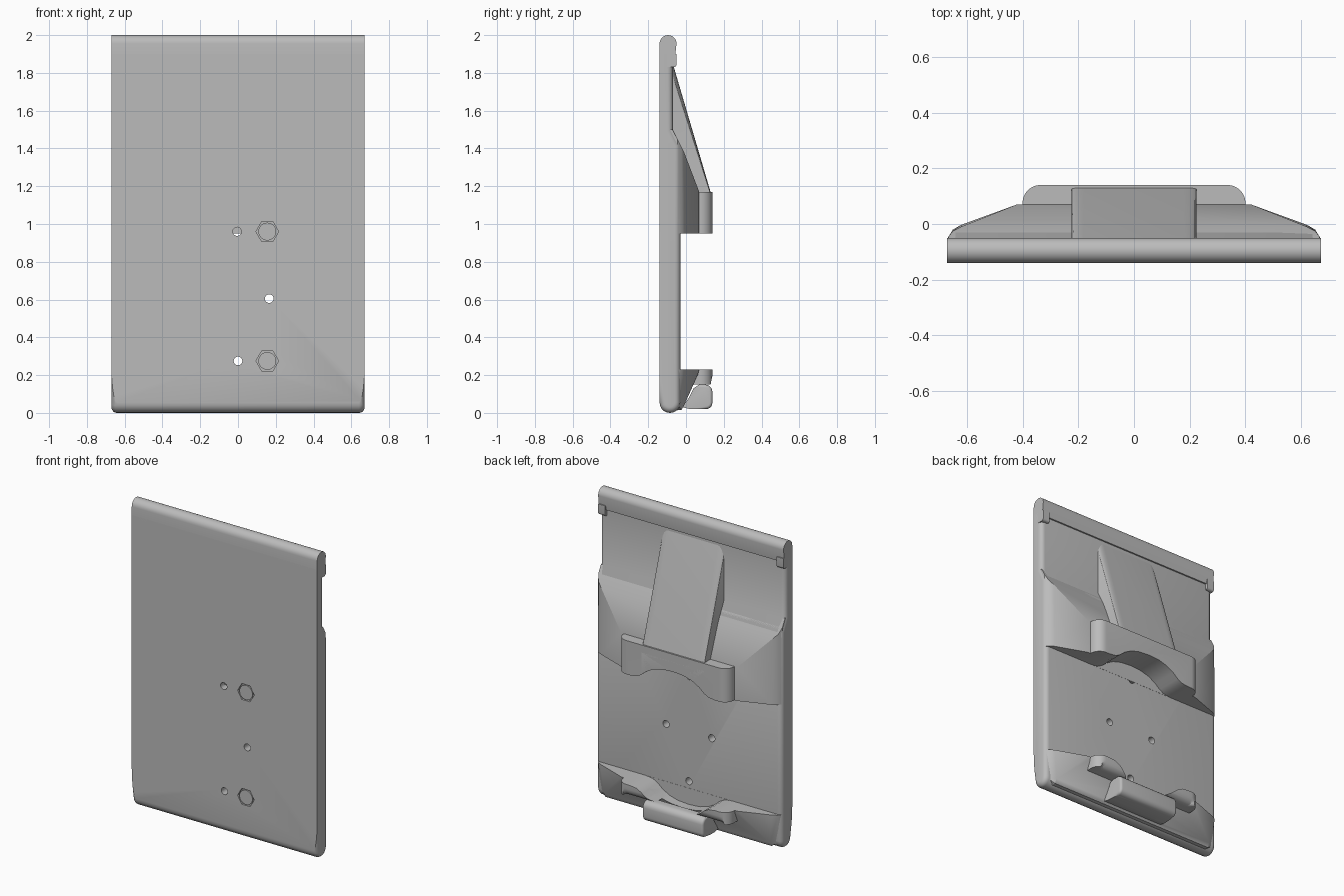
import bpy, bmesh, math
from mathutils import Vector, Matrix

old = bpy.data.objects.get("Cube")
if old:
    bpy.data.objects.remove(old, do_unlink=True)

grey = bpy.data.materials.new("plain grey")
grey.use_nodes = True
grey.diffuse_color = (0.5, 0.5, 0.5, 1)
grey.node_tree.nodes["Principled BSDF"].inputs["Base Color"].default_value = (0.5, 0.5, 0.5, 1)

HALF = 0.67


def finish(name, bm):
    bmesh.ops.recalc_face_normals(bm, faces=bm.faces[:])
    mesh = bpy.data.meshes.new(name)
    bm.to_mesh(mesh)
    bm.free()
    mesh.materials.append(grey)
    ob = bpy.data.objects.new(name, mesh)
    bpy.context.collection.objects.link(ob)
    return ob


def prism(name, profile, axis, lo, hi, bevel=0, pick=None):
    """Extrude a 2D profile along an axis, optionally rounding picked edges."""
    def place(p, t):
        return {"x": (t, p[0], p[1]), "y": (p[0], t, p[1]), "z": (p[0], p[1], t)}[axis]
    bm = bmesh.new()
    face = bm.faces.new([bm.verts.new(place(p, lo)) for p in profile])
    ext = bmesh.ops.extrude_face_region(bm, geom=[face])
    moved = [g for g in ext["geom"] if isinstance(g, bmesh.types.BMVert)]
    bmesh.ops.translate(bm, verts=moved, vec=Vector(place((0, 0), hi - lo)))
    bmesh.ops.recalc_face_normals(bm, faces=bm.faces[:])
    if bevel:
        edges = [e for e in bm.edges if pick(e.verts[0].co, e.verts[1].co)]
        bmesh.ops.bevel(bm, geom=edges, offset=bevel, segments=5, profile=0.5,
                        affect="EDGES", clamp_overlap=False)
    return finish(name, bm)


def hull(name, half_points):
    """Convex solid from points mirrored across x."""
    bm = bmesh.new()
    for x, y, z in half_points:
        for s in (-1, 1):
            bm.verts.new((s * x, y, z))
    bmesh.ops.convex_hull(bm, input=bm.verts[:])
    bmesh.ops.dissolve_limit(bm, angle_limit=0.01, verts=bm.verts[:], edges=bm.edges[:])
    return finish(name, bm)


def rod(name, x, z, r, y0, y1, sides):
    """Cylinder along y; six sides gives a hexagon with points left and right."""
    pts = [(x + r * math.cos(math.tau * i / sides), z + r * math.sin(math.tau * i / sides))
           for i in range(sides)]
    return prism(name, pts, "y", y0, y1)


def arc(cy, cz, r, start, end, n=8):
    return [(cy + r * math.cos(math.radians(start + (end - start) * i / n)),
             cz + r * math.sin(math.radians(start + (end - start) * i / n))) for i in range(n + 1)]


def cut(ob, cutter):
    cutter.hide_render = True
    mod = ob.modifiers.new("cut", "BOOLEAN")
    mod.operation, mod.solver, mod.object = "DIFFERENCE", "EXACT", cutter
    bpy.context.view_layer.objects.active = ob
    bpy.ops.object.modifier_apply(modifier=mod.name)
    bpy.data.objects.remove(cutter, do_unlink=True)


# Flat plate with a rolled bottom and rounded rear side edges
def rim(a, b):
    same_end = abs(a.x - b.x) < 1e-4
    rear = min(a.y, b.y) > -0.08 and max(a.z, b.z) < 1.95 and abs(a.z - b.z) > 1e-4
    low = max(a.z, b.z) < 0.06
    return same_end and (rear or low)


plate_profile = arc(-0.085, 0.055, 0.055, 180, 360, 10) + [
    (-0.03, 1.42), (-0.07, 1.5), (-0.07, 1.9), (-0.14, 1.9)]
plate = prism("plate", plate_profile, "x", -HALF, HALF, 0.03, rim)

# Rounded bar along the top, with a small drop at each end
bar_profile = ([(-0.14, 1.87), (-0.06, 1.87)] + arc(-0.095, 1.955, 0.045, 0, 180, 12))
bar = prism("top_bar", bar_profile, "x", -HALF, HALF)
parts = [plate, bar]
for side, s in (("left", 1), ("right", -1)):
    lo, hi = sorted((s * 0.62, s * HALF))
    tab_profile = [(-0.14, 1.9), (-0.14, 1.83)] + arc(-0.065, 1.845, 0.015, -90, 0, 4) + [(-0.05, 1.9)]
    parts.append(prism("bar_end_" + side, tab_profile, "x", lo, hi))

# Hipped upper shoulder and its lower counterpart
shoulder = hull("upper_shoulder", [
    (0.665, -0.1, 0.95), (0.665, -0.045, 0.95), (0.65, -0.02, 0.95), (0.62, -0.003, 0.95),
    (0.42, 0.07, 0.95), (0.42, 0.07, 1.17), (0.62, -0.01, 1.38), (0.65, -0.025, 1.41),
    (0.665, -0.045, 1.45), (0.665, -0.072, 1.5), (0.665, -0.1, 1.5)])
foot = hull("lower_shoulder", [
    (0.665, -0.1, 0.23), (0.665, -0.045, 0.23), (0.65, -0.02, 0.23), (0.62, -0.003, 0.23),
    (0.42, 0.07, 0.23), (0.42, 0.062, 0.2), (0.6, -0.01, 0.04), (0.64, -0.04, 0.04),
    (0.6, -0.08, 0.012), (0.6, -0.025, 0.015)])


# Raised pads with rounded outer corners
def pad_profile(y0):
    right = arc(0.335, 0.075, 0.065, 0, 90, 8)
    return [(-0.4, y0), (0.4, y0)] + right + [(-x, y) for x, y in reversed(right)]


upper_pad = prism("upper_pad", pad_profile(-0.05), "z", 0.95, 1.17)
lower_pad = prism("lower_pad", pad_profile(-0.05), "z", 0.15, 0.23, 0.05,
                  lambda a, b: max(a.z, b.z) < 0.16 and min(a.y, b.y) > 0.13)

# Long central ramp with rounded shoulders
ramp_profile = [(-0.1, 0.95), (0.14, 0.95), (0.14, 1.12), (0.13, 1.17), (-0.07, 1.85), (-0.1, 1.85)]
ramp = prism("ramp", ramp_profile, "x", -0.225, 0.225, 0.045,
             lambda a, b: abs(a.x - b.x) < 1e-4 and max(a.y, b.y) > 0.12
             and min(a.z, b.z) > 1.16)

# Wavy arched openings facing each other
wave = [(0.31, 0), (0.26, 0.006), (0.225, 0.025), (0.19, 0.055), (0.14, 0.083), (0.08, 0.1), (0, 0.106)]
for obs, base, sign in (((shoulder, upper_pad, ramp), 0.95, 1), ((foot, lower_pad), 0.23, -1)):
    line = [(x, base + sign * h) for x, h in wave]
    line += [(-x, z) for x, z in reversed(line[:-1])]
    line = [(0.31, base - sign * 0.05)] + line + [(-0.31, base - sign * 0.05)]
    for ob in obs:
        cut(ob, prism("arch_cutter", line, "y", -0.029, 0.3))

# Lip of the bottom clip
clip_profile = ([(-0.02, 0.03), (0.02, 0.02)] + arc(0.105, 0.055, 0.035, -90, 0, 5)
                + arc(0.1, 0.11, 0.04, 0, 90, 5) + [(0.07, 0.15), (0.04, 0.13), (0.015, 0.08)])
clip = prism("bottom_clip", clip_profile, "x", -0.22, 0.22, 0.015,
             lambda a, b: abs(a.x - b.x) < 1e-4 and min(a.y, b.y) > 0.04)

# Screw holes, a blind hole and hexagonal bolt seats
for x, z, y0 in ((-0.005, 0.96, -0.3), (0.165, 0.605, -0.3), (0, 0.275, -0.3), (-0.165, 0.6, -0.1)):
    cut(plate, rod("hole_cutter", x, z, 0.023, y0, 0.1, 20))
for i, z in enumerate((0.275, 0.96)):
    cut(plate, rod("seat_cutter", 0.155, z, 0.06, -0.3, -0.125, 6))
    parts.append(rod("bolt_%d" % (i + 1), 0.155, z, 0.047, -0.13, -0.139, 28))

parts += [shoulder, foot, upper_pad, lower_pad, ramp, clip]

# Smooth curved areas and keep creases crisp
bpy.ops.object.select_all(action="DESELECT")
for ob in parts:
    ob.select_set(True)
bpy.context.view_layer.objects.active = plate
bpy.ops.object.shade_smooth_by_angle(angle=math.radians(28))
